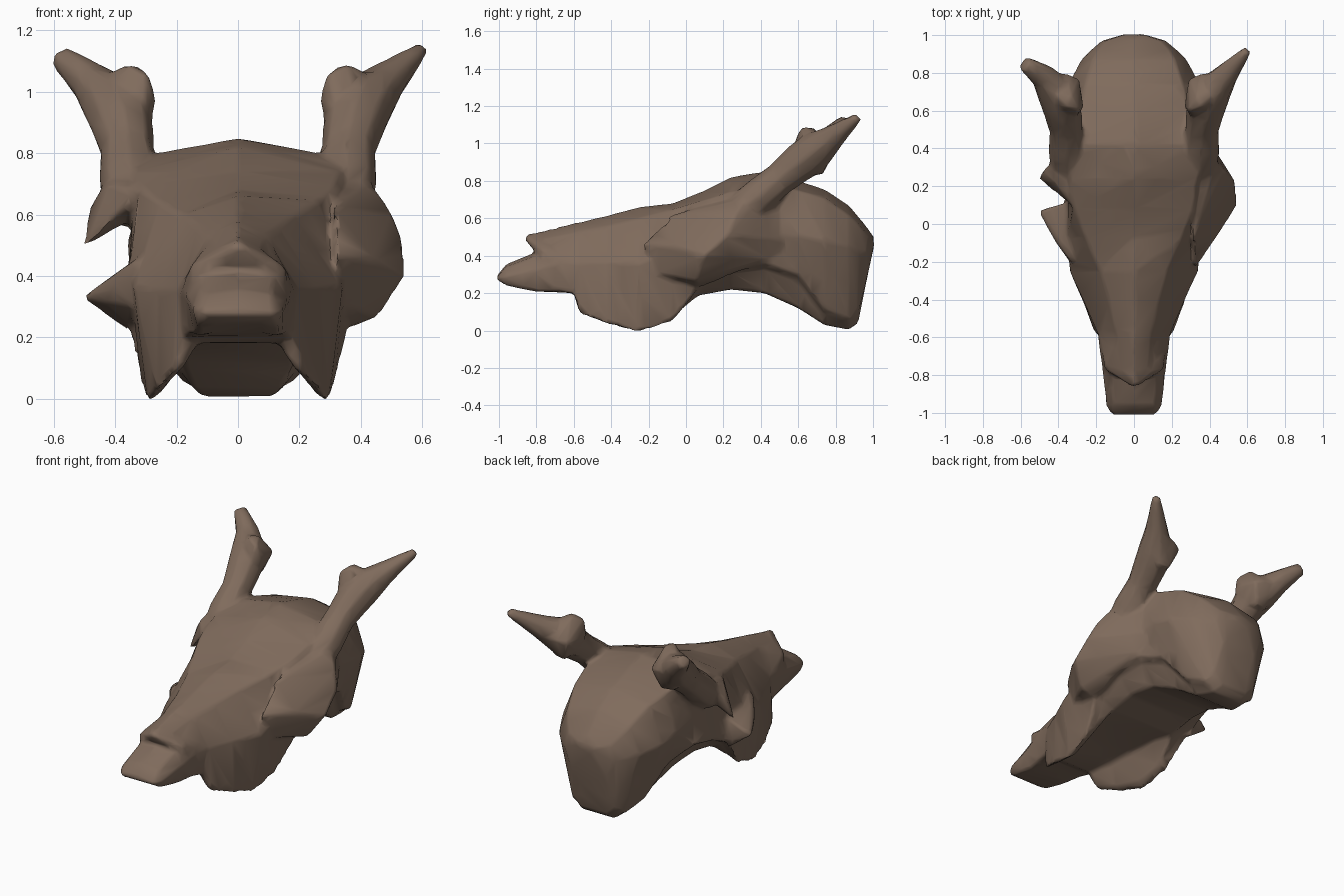
import bpy, bmesh, math
from mathutils import Vector

if "Cube" in bpy.data.objects:
    bpy.data.objects.remove(bpy.data.objects["Cube"])

bone = bpy.data.materials.new("brown_bone")
bone.diffuse_color = (0.215, 0.148, 0.108, 1)
bone.use_nodes = True
bone.node_tree.nodes["Principled BSDF"].inputs["Base Color"].default_value = bone.diffuse_color
parts = []


def finish(name, bm):
    bmesh.ops.recalc_face_normals(bm, faces=bm.faces)
    me = bpy.data.meshes.new(name)
    bm.to_mesh(me)
    bm.free()
    me.materials.append(bone)
    ob = bpy.data.objects.new(name, me)
    bpy.context.collection.objects.link(ob)
    parts.append(ob)
    return ob


def loft(name, rings):
    bm = bmesh.new()
    loops = [[bm.verts.new(p) for p in r] for r in rings]
    n = len(loops[0])
    for a, b in zip(loops, loops[1:]):
        for i in range(n):
            j = (i + 1) % n
            bm.faces.new((a[i], a[j], b[j], b[i]))
    bm.faces.new(loops[0])
    bm.faces.new(loops[-1])
    return finish(name, bm)


def mirrored_ring(s):
    # half profile: crown, shoulder, side, lower edge, palate; mirrored in x
    y, zt, ws, zs, wm, zm, wb, zb, zp = s
    half = [(ws, zs), (wm, zm), (wb, zb), (wb * 0.84, zb * 0.85 + zp * 0.15),
            (wb * 0.62, zp)]
    return ([(0, y, zt)] + [(x, y, z) for x, z in half] + [(0, y, zp)]
            + [(-x, y, z) for x, z in reversed(half)])


def hull(name, pts):
    bm = bmesh.new()
    for p in pts:
        bm.verts.new(p)
    bmesh.ops.convex_hull(bm, input=bm.verts)
    loose = [v for v in bm.verts if not v.link_faces]
    bmesh.ops.delete(bm, geom=loose, context='VERTS')
    return finish(name, bm)


def tube(name, path, sides=8):
    pts = [Vector(p[:3]) for p in path]
    rings = []
    for i, p in enumerate(pts):
        d = (pts[min(i + 1, len(pts) - 1)] - pts[max(i - 1, 0)]).normalized()
        u = d.cross(Vector((1, 0, 0))).normalized()
        v = d.cross(u)
        r = path[i][3]
        rings.append([p + r * (math.cos(t) * u + math.sin(t) * v)
                      for t in (2 * math.pi * k / sides for k in range(sides))])
    return loft(name, rings)


# skull: face, cheek ridges with hollow palate, and braincase
skull = [
    (-.86, .512, .012, .505, .02, .495, .012, .485, .485),
    (-.77, .53, .07, .49, .155, .43, .15, .38, .38),
    (-.60, .575, .09, .52, .18, .38, .175, .20, .20),
    (-.57, .58, .10, .53, .195, .36, .21, .09, .18),
    (-.42, .615, .13, .56, .26, .36, .265, .03, .19),
    (-.25, .66, .18, .60, .34, .36, .295, -.01, .20),
    (-.07, .68, .26, .645, .355, .42, .315, .05, .20),
    (.08, .74, .32, .69, .35, .48, .365, .25, .19),
    (.24, .82, .34, .74, .345, .54, .37, .33, .22),
    (.42, .85, .32, .79, .345, .53, .35, .36, .20),
    (.60, .80, .29, .75, .36, .51, .30, .30, .12),
    (.74, .755, .26, .71, .35, .48, .23, .11, .03),
    (.87, .67, .22, .62, .28, .45, .18, .05, .005),
    (.92, .61, .19, .57, .23, .43, .15, .09, .04),
    (.97, .55, .15, .51, .17, .42, .12, .29, .29),
    (1.005, .50, .05, .49, .05, .47, .03, .45, .45),
]
loft("skull", [mirrored_ring(s) for s in skull])

# snout tip below the nasal point
snout = [
    (-1.01, .295, .10, .29, .12, .285, .11, .27, .27),
    (-.96, .355, .11, .34, .15, .29, .13, .24, .245),
    (-.80, .42, .12, .40, .165, .32, .14, .205, .215),
    (-.70, .47, .12, .46, .178, .36, .16, .21, .205),
    (-.60, .50, .12, .49, .19, .36, .18, .20, .20),
    (-.48, .44, .13, .42, .18, .32, .17, .20, .20),
]
loft("snout", [mirrored_ring(s) for s in snout])

# whole eye socket on the right, running back along the temple
hull("right_eye_socket", [
    (.32, -.24, .46), (.31, -.08, .62), (.34, -.15, .30), (.36, .08, .23),
    (.34, .38, .74), (.43, .32, .71), (.50, .26, .61), (.54, .22, .51),
    (.545, .10, .40), (.455, .05, .265), (.45, -.05, .45),
    (.32, .52, .70), (.33, .55, .48), (.34, .45, .38)])

# broken eye socket on the left: brow plate and lower spike
hull("left_brow", [
    (-.31, .40, .75), (-.43, .34, .715), (-.485, .28, .62), (-.51, .24, .49),
    (-.31, .08, .68), (-.34, .25, .58), (-.42, .22, .70)])
hull("left_cheek_spike", [
    (-.51, .07, .33), (-.33, -.20, .46), (-.34, -.20, .30),
    (-.36, .10, .22), (-.34, .12, .43), (-.42, -.09, .37)])

# broken antlers: flared root, outer prong, and a knobby stub at the fork
stub = [(.265, .62, .97), (.29, .60, 1.06), (.36, .62, 1.09), (.41, .68, 1.07),
        (.33, .68, 1.085), (.29, .77, .96), (.36, .80, .98), (.43, .80, .97),
        (.34, .73, .83), (.42, .71, .83), (.30, .63, .86), (.46, .64, .95),
        (.32, .55, .92)]
for name, s, tip in (("right", 1, (.60, .92, 1.14, .025)),
                     ("left", -1, (.58, .85, 1.115, .04))):
    path = [(.34, .27, .62, .09), (.355, .38, .71, .10), (.36, .50, .81, .09),
            (.38, .61, .90, .105), (.41, .69, .96, .105), (.48, .78, 1.03, .07),
            tip]
    tube(name + "_antler", [(s * x, y, z, r) for x, y, z, r in path])
    hull(name + "_antler_stub", [(s * x, y, z) for x, y, z in stub])

# fuse all parts into one horned skull with soft joins, then simplify
bpy.ops.object.select_all(action='DESELECT')
for ob in parts:
    ob.select_set(True)
body = parts[0]
bpy.context.view_layer.objects.active = body
bpy.ops.object.join()
body.name = "horned_skull"
rm = body.modifiers.new("fuse", 'REMESH')
rm.mode = 'VOXEL'
rm.voxel_size = 0.012
sm = body.modifiers.new("soften", 'SMOOTH')
sm.factor = 0.5
sm.iterations = 8
de = body.modifiers.new("simplify", 'DECIMATE')
de.ratio = 0.04
for mod in ("fuse", "soften", "simplify"):
    bpy.ops.object.modifier_apply(modifier=mod)
body.data.materials.clear()
body.data.materials.append(bone)
for p in body.data.polygons:
    p.material_index = 0
bpy.ops.object.shade_smooth_by_angle(angle=math.radians(60))
